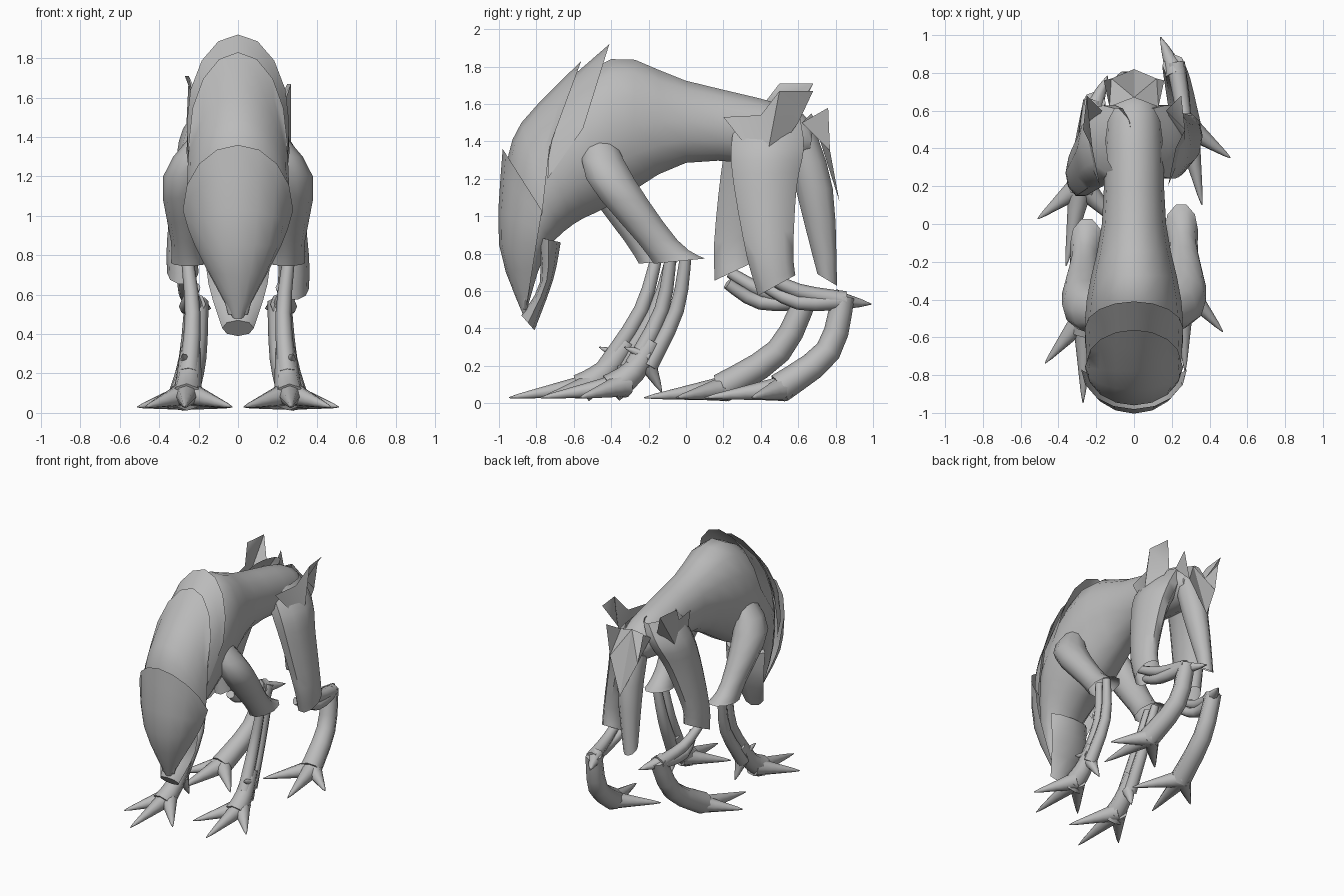
import bpy, bmesh, math
from mathutils import Vector

cube = bpy.data.objects.get("Cube")
if cube:
    bpy.data.objects.remove(cube)

tone = .5
colour = (tone, tone, tone, 1)
grey = bpy.data.materials.new("plain grey")
grey.use_nodes = True
grey.diffuse_color = colour
grey.node_tree.nodes["Principled BSDF"].inputs["Base Color"].default_value = colour
sideways = Vector((1, 0, 0))
point_size = .003


def finish(name, bm):
    bmesh.ops.recalc_face_normals(bm, faces=bm.faces)
    mesh = bpy.data.meshes.new(name)
    bm.to_mesh(mesh)
    bm.free()
    mesh.materials.append(grey)
    part = bpy.data.objects.new(name, mesh)
    bpy.context.collection.objects.link(part)
    bpy.ops.object.select_all(action='DESELECT')
    part.select_set(True)
    bpy.context.view_layer.objects.active = part
    bpy.ops.object.shade_smooth_by_angle(angle=math.radians(50))


def spline(keys, steps=3):
    """Smooth run of values through a few keys."""
    keys = [Vector(key) for key in keys]
    padded = [keys[0], *keys, keys[-1]]
    run = []
    for before, start, end, after in zip(padded, padded[1:], padded[2:], padded[3:]):
        leave, arrive = (end - before) / 2, (after - start) / 2
        step = end - start
        for k in range(steps):
            t = k / steps
            run.append(start + t * (leave + t * (3 * step - 2 * leave - arrive
                                                 + t * (leave + arrive - 2 * step))))
    return run + [keys[-1]]


def skin(name, rings, closed=True, caps=True):
    """Bridge rows of points into a surface."""
    bm = bmesh.new()
    rows = [[bm.verts.new(point) for point in ring] for ring in rings]
    count = len(rows[0])
    for row, following in zip(rows, rows[1:]):
        for i in range(count if closed else count - 1):
            j = (i + 1) % count
            bm.faces.new((row[i], row[j], following[j], following[i]))
    if closed and caps:
        bm.faces.new(rows[0])
        bm.faces.new(rows[-1])
    finish(name, bm)


def ellipse(centre, across, along, count):
    angles = [k * math.tau / count for k in range(count)]
    return [centre + across * math.cos(a) + along * math.sin(a) for a in angles]


def spine_loft(name, keys, count):
    """Keys: top y and z, bottom y and z, half width."""
    rings = []
    for top_y, top_z, low_y, low_z, width in spline(keys):
        top, low = Vector((0, top_y, top_z)), Vector((0, low_y, low_z))
        rings.append(ellipse((top + low) / 2, sideways * width, (top - low) / 2, count))
    skin(name, rings)


def sleeve(name, keys, slope, place):
    """Open sleeve with a sloping cuff; keys: x, half width, y from, y to, z."""
    levels = spline(keys)
    rings = []
    for i, (x, width, start, end, z) in enumerate(levels):
        reach = (end - start) / 2
        tilt = slope * (i / (len(levels) - 1)) ** 4
        ring = ellipse(Vector((x, (start + end) / 2, z)), sideways * width,
                       Vector((0, reach, reach * tilt)), 10)
        rings.append([place(point) for point in ring])
    skin(name, rings, caps=False)


def limb(name, keys, thick, thin, place):
    """Round limb through a few points, tapering evenly."""
    points = [place(point) for point in spline(keys)]
    last = len(points) - 1
    rings = []
    for i, point in enumerate(points):
        heading = (points[min(i + 1, last)] - points[max(i - 1, 0)]).normalized()
        across = (sideways - heading * heading.dot(sideways)).normalized()
        radius = thick + (thin - thick) * i / last
        rings.append(ellipse(point, across * radius, heading.cross(across) * radius, 8))
    skin(name, rings)


def claws(name, root, tips, place):
    """Three tapering toes spread from one root."""
    root = Vector(root)
    for toe, tip in zip(("inner", "middle", "outer"), tips):
        tip = Vector((*tip, .03))
        knuckle = root.lerp(tip, .5)
        limb(f"{name}_{toe}_toe", (root, knuckle, tip), .07, point_size, place)


def shield(name, keys):
    """Curved plate; keys: half width, crest y and z, side edge y and z."""
    grid = []
    for width, crest_y, crest_z, edge_y, edge_z in spline(keys):
        crest, edge = Vector((0, crest_y, crest_z)), Vector((0, edge_y, edge_z))
        angles = [math.pi * (k / 8 - .5) for k in range(9)]
        grid.append([edge.lerp(crest, math.cos(a)) + sideways * width * math.sin(a) for a in angles])
    skin(name, grid, closed=False)


def flat(name, outline, place):
    bm = bmesh.new()
    face = bm.faces.new([bm.verts.new(place(Vector(point))) for point in outline])
    bmesh.ops.triangulate(bm, faces=[face])
    finish(name, bm)


def placer(side, shift=0, lift=0):
    """Mirror a part and swing it along y, more so towards the ground."""
    def place(point):
        swing = shift * max(0, 1 - point.z / 1.4)
        return Vector((point.x * side, point.y + swing, point.z + lift))
    return place


# Body from rump to snout
spine_loft("body", [
    (.68, 1.48, .66, 1.32, .1), (.55, 1.59, .5, 1.27, .15), (0, 1.73, 0, 1.28, .17),
    (-.4, 1.85, -.4, 1.05, .25), (-.8, 1.5, -.6, .95, .25),
    (-.95, .9, -.75, .8, .15), (-.87, .5, -.85, .5, .05)], 14)

# Overlapping face and neck plates
shield("face_plate", [(.28, -.98, 1.36, -.77, 1.03), (.22, -1, .85, -.8, .85), (.02, -.87, .47, -.86, .47)])
shield("front_neck_plate", [(.25, -.56, 1.83, -.73, 1.37), (.26, -.88, 1.5, -.76, 1.1), (.25, -.96, 1.28, -.77, 1)])
shield("rear_neck_plate", [(.26, -.41, 1.92, -.55, 1.47), (.25, -.72, 1.65, -.74, 1.2)])

# Broad lower jaw
spine_loft("lower_jaw", [(-.8, .89, -.67, .86, .17), (-.78, .65, -.71, .66, .15),
                         (-.88, .47, -.81, .39, .08)], 8)

for label, side, fore, hind, lift in (("left", 1, 0, 0, 0), ("right", -1, -.17, -.33, .08)):
    front = placer(side, fore)
    back = placer(side, hind)

    # Front leg
    sleeve(label + "_upper_arm", [
        (.15, .05, -.55, -.4, 1.45), (.26, .12, -.54, -.27, 1.2),
        (.26, .08, -.27, -.04, .87), (.25, .09, -.18, .11, .76)], .1, front)
    for bone, gap in (("rear", 0), ("front", .08)):
        limb(f"{label}_{bone}_forearm",
             [(.26, -gap, .8), (.23, -.05 - gap, .5), (.25, -.2 - gap, .2)], .03, .05, front)
    limb(label + "_palm", [(.24, -.18, .33), (.25, -.28, .17), (.26, -.4, .08)], .05, .08, front)
    limb(label + "_dewclaw", [(.24, -.2, .2), (.22, -.13, .06)], .05, point_size, front)
    limb(label + "_wrist_spur", [(.26, -.2, .25), (.28, -.33, .3)], .04, point_size, front)
    claws(label + "_front", (.26, -.33, .1), ((.03, -.6), (.27, -.78), (.47, -.57)), front)

    # Hind leg
    sleeve(label + "_thigh", [
        (.08, .07, .26, .62, 1.52), (.16, .12, .23, .64, 1.36), (.22, .1, .25, .6, 1.15),
        (.28, .08, .32, .58, .8), (.28, .08, .38, .59, .63)], .55, placer(side, hind * 1.2, lift))
    for bone, drop in (("upper", 0), ("lower", .06)):
        limb(f"{label}_{bone}_shin",
             [(.28 - drop, .4, .7 - drop), (.26, .6, .6 - drop), (.22, .85, .55)], .03, .05, back)
    limb(label + "_hock_spike", [(.22, .8, .55), (.14, .99, .53)], .06, point_size, back)
    limb(label + "_hind_foot", [(.21, .84, .57), (.23, .76, .28), (.28, .5, .08)], .06, .08, back)
    claws(label + "_hind", (.28, .52, .08), ((.03, .27), (.36, .1), (.51, .35)), back)

    # Ragged hip and rump plates
    flat(label + "_hip_plate", [
        (.18, .2, 1.53), (.22, .4, 1.54), (.27, .5, 1.67),
        (.25, .68, 1.67), (.17, .6, 1.5), (.27, .42, 1.25)], placer(side, 0, lift / 2))
    flat(label + "_rump_plate", [
        (0, .67, 1.55), (.13, .62, 1.5), (.16, .76, 1.58), (.12, .77, 1.35), (0, .82, 1.08)], placer(side))

# Hanging tail
sleeve("tail", [
    (0, .1, .5, .68, 1.5), (0, .09, .58, .79, 1.15), (-.05, .05, .7, .81, .66)], -.6, placer(1))
